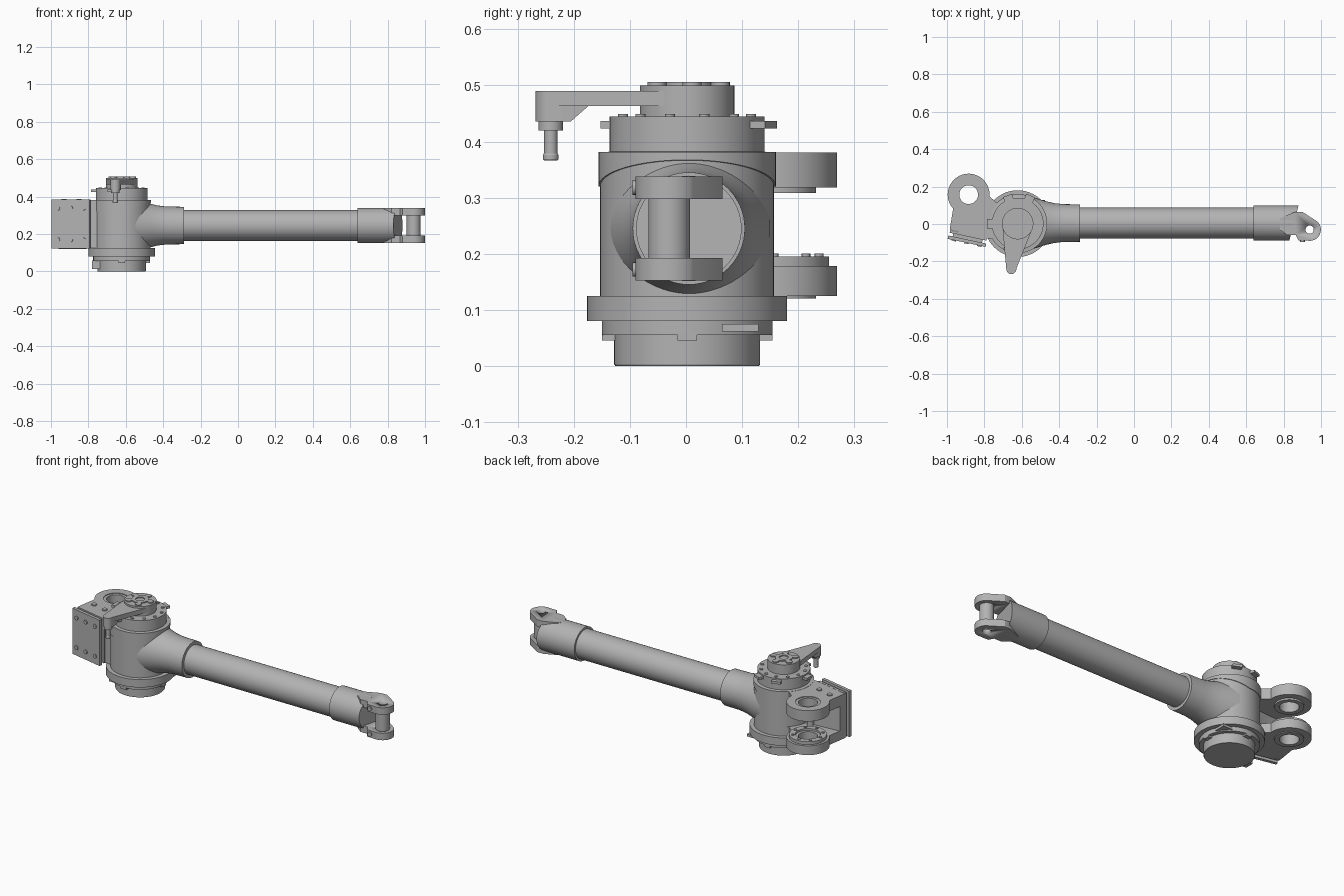
import bpy, bmesh, math
from mathutils import Matrix, Vector

if "Cube" in bpy.data.objects:
    bpy.data.objects.remove(bpy.data.objects["Cube"], do_unlink=True)

metal = bpy.data.materials.new("grey metal")
metal.use_nodes = True
metal.diffuse_color = (0.45, 0.45, 0.45, 1)
metal.node_tree.nodes["Principled BSDF"].inputs["Base Color"].default_value = (0.45, 0.45, 0.45, 1)

CX, CY = -0.622, 0.002       # housing axis
AY, AZ = 0.005, 0.245        # arm axis
EX, EY, ER = -0.884, 0.157, 0.112   # hinge ear centre and radius
FX, FY, FR = 0.939, -0.03, 0.06     # fork eye


def finish(name, bm):
    bmesh.ops.remove_doubles(bm, verts=bm.verts, dist=1e-6)
    bmesh.ops.recalc_face_normals(bm, faces=bm.faces)
    mesh = bpy.data.meshes.new(name)
    bm.to_mesh(mesh)
    bm.free()
    mesh.materials.append(metal)
    ob = bpy.data.objects.new(name, mesh)
    bpy.context.collection.objects.link(ob)
    bpy.ops.object.select_all(action="DESELECT")
    ob.select_set(True)
    bpy.context.view_layer.objects.active = ob
    bpy.ops.object.shade_smooth_by_angle(angle=math.radians(30))
    return ob


def lathe(name, profile, centre, axis="Z", sides=64):
    """Revolve (radius, height) points about an axis through centre."""
    bm = bmesh.new()
    vs = [bm.verts.new((r, 0, h)) for r, h in profile]
    es = [bm.edges.new(p) for p in zip(vs, vs[1:])]
    bmesh.ops.spin(bm, geom=vs + es, cent=(0, 0, 0), axis=(0, 0, 1),
                   angle=math.tau, steps=sides, use_merge=True)
    if axis == "X":
        bm.transform(Matrix.Rotation(math.pi / 2, 4, "Y"))
    bm.transform(Matrix.Translation(centre))
    return finish(name, bm)


def disc(name, x, y, r, z0, z1, sides=48):
    return lathe(name, [(0, z0), (r, z0), (r, z1), (0, z1)], (x, y, 0), sides=sides)


def ring(name, x, y, r0, r1, z0, z1):
    return lathe(name, [(r0, z0), (r1, z0), (r1, z1), (r0, z1), (r0, z0)], (x, y, 0))


def slab(name, outline, z0, z1, hole=None):
    """Extrude a plan outline, with an optional round hole (x, y, r)."""
    bm = bmesh.new()
    face = bm.faces.new([bm.verts.new((x, y, z0)) for x, y in outline])
    up = bmesh.ops.extrude_face_region(bm, geom=[face])["geom"]
    bmesh.ops.translate(bm, vec=(0, 0, z1 - z0),
                        verts=[v for v in up if isinstance(v, bmesh.types.BMVert)])
    ob = finish(name, bm)
    if hole:
        cutter = disc("cutter", *hole, z0 - 0.1, z1 + 0.1)
        cutter.hide_render = True
        mod = ob.modifiers.new("hole", "BOOLEAN")
        mod.object, mod.operation = cutter, "DIFFERENCE"
        bpy.context.view_layer.objects.active = ob
        bpy.ops.object.modifier_apply(modifier=mod.name)
        bpy.data.objects.remove(cutter, do_unlink=True)
    return ob


def box(name, centre, size, angle=0):
    bm = bmesh.new()
    bmesh.ops.create_cube(bm, size=1)
    bm.transform(Matrix.Translation(centre) @ Matrix.Rotation(angle, 4, "Z")
                 @ Matrix.Diagonal((*size, 1)))
    return finish(name, bm)


def arc(x, y, r, a0, a1, n=24):
    angles = [math.radians(a0 + (a1 - a0) * i / n) for i in range(n + 1)]
    return [(x + r * math.cos(a), y + r * math.sin(a)) for a in angles]


# Housing: base, slotted ring, flange, barrel and top ring
lathe("housing", [(0, 0), (0.128, 0), (0.13, 0.003), (0.13, 0.055), (0.152, 0.055),
                  (0.152, 0.08), (0.178, 0.08), (0.178, 0.125), (0.155, 0.125),
                  (0.155, 0.38), (0.138, 0.382), (0.138, 0.445), (0, 0.445)],
      (CX, CY, 0), sides=96)
cap_band = ring("housing_band", CX, CY, 0.15, 0.158, 0.32, 0.381)
for v in cap_band.data.vertices:
    if v.co.z < 0.33:
        v.co.z += 0.3 * max(0, v.co.x - CX)

# Small bolts and clamps around the housing
for i in range(12):
    a = math.tau * (i + 0.5) / 12
    c, s = math.cos(a), math.sin(a)
    disc("ring_bolt", CX + 0.118 * c, CY + 0.118 * s, 0.009, 0.44, 0.449, 12)
for i in range(4):
    a = math.tau * i / 4
    c, s = math.cos(a), math.sin(a)
    box("base_clamp", (CX + 0.137 * c, CY + 0.137 * s, 0.052), (0.03, 0.035, 0.014), a)
for a, reach in ((65, 0.165), (110, 0.16), (250, 0.155), (180, 0.165)):
    a = math.radians(a)
    c, s = math.cos(a), math.sin(a)
    mid = (0.12 + reach) / 2
    box("edge_tab", (CX + mid * c, CY + mid * s, 0.43), (reach - 0.12, 0.05, 0.014), a)
box("base_latch", (-0.75, -0.03, 0.035), (0.06, 0.05, 0.045))
box("side_latch", (CX + 0.115, 0.097, 0.068), (0.06, 0.065, 0.014))

# Top cap with bolts
lathe("top_cap", [(0, 0.44), (0.084, 0.44), (0.084, 0.5), (0.045, 0.5),
                  (0.045, 0.506), (0.024, 0.506), (0.024, 0.5), (0, 0.5)], (CX, CY, 0))
for i in range(5):
    a = math.tau * i / 5 + 1.4
    disc("cap_bolt", CX + 0.06 * math.cos(a), CY + 0.06 * math.sin(a), 0.017, 0.498, 0.506, 20)

# Lever with hanging tip pin
TX, TY = -0.656, -0.241
lever = arc(TX, TY, 0.027, 175, 365, 16) + [(-0.545, -0.03), (-0.58, 0.0), (-0.67, 0.0), (-0.702, -0.03)]
slab("lever", lever, 0.463, 0.49)
slab("lever_tip", arc(TX, TY, 0.027, 175, 365, 16) + [(-0.626, -0.222), (-0.68, -0.222)], 0.436, 0.48)
bm = bmesh.new()
gusset = [(-0.222, 0.436), (-0.205, 0.436), (-0.172, 0.465), (-0.222, 0.465)]
f = bm.faces.new([bm.verts.new((-0.678, y, z)) for y, z in gusset])
g = bmesh.ops.extrude_face_region(bm, geom=[f])["geom"]
bmesh.ops.translate(bm, vec=(0.05, 0, 0), verts=[v for v in g if isinstance(v, bmesh.types.BMVert)])
finish("lever_gusset", bm)
lathe("lever_pin", [(0, 0.366), (0.012, 0.366), (0.014, 0.369), (0.014, 0.376), (0.012, 0.379),
                    (0.012, 0.42), (0.022, 0.42), (0.022, 0.44), (0, 0.44)], (TX, TY, 0), sides=24)

# Hinge bracket: two eared plates joined by a wall
ear = arc(EX, EY, ER, -5, 222, 40) + [(-0.985, -0.03), (-0.8, -0.078), (-0.66, -0.08),
                                      (-0.66, 0.13), (-0.735, 0.115)]
slab("upper_ear", ear, 0.318, 0.38, (EX, EY, 0.065))
slab("lower_ear", ear, 0.125, 0.178, (EX, EY, 0.065))
for name, z0, z1 in (("upper_bush", 0.308, 0.376), ("lower_bush", 0.12, 0.184)):
    ring(name, EX, EY, 0.05, 0.075, z0, z1)
ring("lower_ear_collar", EX, EY, 0.065, 0.098, 0.17, 0.195)
for i in range(8):
    a = math.tau * i / 8
    disc("bush_bolt", EX + 0.08 * math.cos(a), EY + 0.08 * math.sin(a), 0.008, 0.19, 0.2, 12)
disc("bracket_boss", -0.81, 0.03, 0.018, 0.17, 0.21, 20)
for x, y in ((-0.93, 0.025), (-0.85, 0.005)):
    disc("ear_bolt", x, y, 0.014, 0.375, 0.386, 20)
slab("bracket_wall", [(-0.98, 0.005), (-0.985, -0.03), (-0.8, -0.078), (-0.7, -0.08),
                      (-0.7, 0.06), (-0.79, 0.02)], 0.13, 0.375)

# Tilted mounting plate with six bolts
tilt = -0.21
turn = Matrix.Rotation(tilt, 3, "Z")
origin = Vector((-0.893, -0.092, 0.253))
box("mounting_plate", origin, (0.207, 0.018, 0.262), tilt)
box("plate_spacer", origin + turn @ Vector((0, 0.018, 0)), (0.16, 0.03, 0.22), tilt)
box("backing_plate", origin + turn @ Vector((0, 0.032, 0)), (0.2, 0.014, 0.256), tilt)
for dx in (-0.07, 0, 0.07):
    for dz in (-0.085, 0.085):
        bolt = lathe("plate_bolt", [(0, -0.006), (0.012, -0.006), (0.012, 0.006), (0, 0.006)],
                     (0, 0, 0), sides=16)
        bolt.location = origin + turn @ Vector((dx, -0.008, dz))
        bolt.rotation_euler = (math.pi / 2, 0, tilt)

# Arm: flared neck, tube and end sleeve
lathe("arm_neck", [(0, -0.6), (0.145, -0.57), (0.132, -0.52), (0.118, -0.475), (0.107, -0.43),
                   (0.101, -0.38), (0.1, -0.29), (0, -0.29)], (0, AY, AZ), "X")
lathe("arm_tube", [(0, -0.3), (0.082, -0.3), (0.082, 0.66), (0, 0.66)], (0, AY, AZ), "X")
sleeve = lathe("end_sleeve", [(0, 0.64), (0.094, 0.64), (0.094, 0.83), (0.09, 0.83),
                              (0, 0.83)], (0, AY, AZ), "X")
for v in sleeve.data.vertices:
    if v.co.x > 0.8:
        v.co.x += 0.05 * (v.co.y + 0.09) / 0.19

# Fork: two eyes, pin and cross bolts
fork = arc(FX, FY, FR, -100, 45, 24) + [(0.9, 0.065), (0.86, 0.065), (0.78, 0.03),
                                        (0.78, -0.03), (0.82, -0.06), (0.865, -0.06), (0.88, -0.088)]
for name, z0, z1, hole in (("lower_fork", 0.152, 0.192, 0.022), ("upper_fork", 0.298, 0.338, 0.022)):
    slab(name, fork, z0, z1, (FX, FY, hole))
    bolt = lathe("fork_bolt", [(0, -0.01), (0.013, -0.01), (0.013, 0.01), (0, 0.01)], (0, 0, 0), sides=16)
    bolt.location = (0.9, -0.085, (z0 + z1) / 2)
    bolt.rotation_euler = (math.pi / 2, 0, 0)
ring("fork_pin", FX, FY, 0.022, 0.037, 0.185, 0.305)
